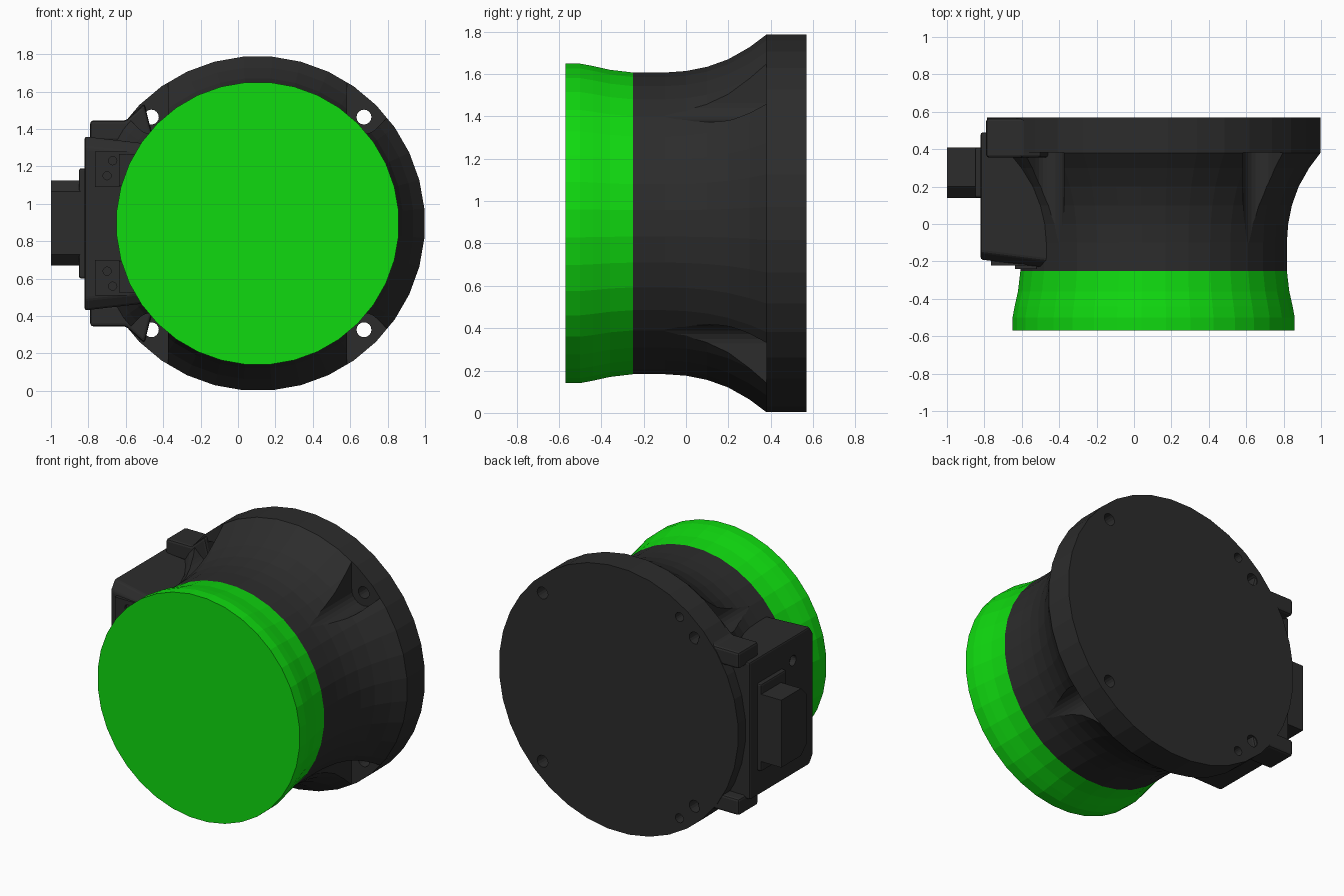
import bpy, bmesh, math
from mathutils import Vector

cube = bpy.data.objects.get("Cube")
if cube:
    bpy.data.objects.remove(cube, do_unlink=True)

CX, CZ = 0.105, 0.895          # axis of the round body
SIDES = 36


def material(name, color):
    m = bpy.data.materials.new(name)
    m.use_nodes = True
    m.diffuse_color = color
    m.node_tree.nodes["Principled BSDF"].inputs["Base Color"].default_value = color
    return m


black = material("matte black", (0.025, 0.025, 0.025, 1))
green = material("bright green", (0.005, 0.70, 0.005, 1))


def finish(name, bm, mats=(black,)):
    bmesh.ops.recalc_face_normals(bm, faces=bm.faces)
    mesh = bpy.data.meshes.new(name)
    bm.to_mesh(mesh)
    bm.free()
    ob = bpy.data.objects.new(name, mesh)
    bpy.context.collection.objects.link(ob)
    for m in mats:
        mesh.materials.append(m)
    return ob


def prism(name, outline, axis, lo, hi):
    """Extrude a 2D outline along x, y or z."""
    def place(p, d):
        a, b = p
        return {"x": (d, a, b), "y": (a, d, b), "z": (a, b, d)}[axis]
    bm = bmesh.new()
    ends = [[bm.verts.new(place(p, d)) for p in outline] for d in (lo, hi)]
    for ring in ends:
        bm.faces.new(ring)
    n = len(outline)
    for i in range(n):
        j = (i + 1) % n
        bm.faces.new((ends[0][i], ends[0][j], ends[1][j], ends[1][i]))
    return finish(name, bm)


def box(name, x, y, z, bevel=0.0):
    ob = prism(name, [(x[0], y[0]), (x[1], y[0]), (x[1], y[1]), (x[0], y[1])], "z", *z)
    if bevel:
        mod = ob.modifiers.new("bevel", "BEVEL")
        mod.width, mod.segments = bevel, 2
    return ob


def disc(cx, cz, r, n=16):
    return [(cx + r * math.cos(2 * math.pi * i / n), cz + r * math.sin(2 * math.pi * i / n))
            for i in range(n)]


def cut(target, cutter):
    cutter.hide_render = True
    cutter.hide_set(True)
    cutter.display_type = "WIRE"
    mod = target.modifiers.new("cut", "BOOLEAN")
    mod.operation, mod.solver, mod.object = "DIFFERENCE", "EXACT", cutter


# Flared round body: green front cap, black barrel and back flange
profile = [(-0.57, 0.757), (-0.50, 0.757), (-0.44, 0.746), (-0.36, 0.728), (-0.25, 0.715),
           (-0.10, 0.715), (0.0, 0.722), (0.1, 0.742), (0.2, 0.778), (0.3, 0.835),
           (0.38, 0.895), (0.57, 0.895)]
bm = bmesh.new()
rings = []
for y, r in profile:
    angles = [2 * math.pi * (i + 0.5) / SIDES for i in range(SIDES)]
    rings.append([bm.verts.new((CX + r * math.cos(a), y, CZ + r * math.sin(a))) for a in angles])
bm.faces.new(rings[0])
bm.faces.new(rings[-1])
for a, b in zip(rings, rings[1:]):
    for i in range(SIDES):
        j = (i + 1) % SIDES
        bm.faces.new((a[i], a[j], b[j], b[i]))
for f in bm.faces:
    f.material_index = 1 if f.calc_center_median().y < -0.25 else 0
body = finish("round_body", bm, (black, green))

# Screw pockets and through holes at the four corners of the flange
H, R = 0.5685, 0.09
for sx in (-1, 1):
    for sz in (-1, 1):
        arc = [math.radians(180 + 15 * i) for i in range(10)]
        shape = [(-R, 0.4)] + [(R * math.cos(a), R * math.sin(a)) for a in arc]
        shape += [(shape[-1][0] + 0.3, shape[-1][1] + 0.3), (0.36, 0.4)]
        outline = [(CX + sx * (H + u), CZ + sz * (H + v)) for u, v in shape]
        cut(body, prism("pocket_cutter", outline, "y", -0.1, 0.381))
        cut(body, prism("hole_cutter", disc(CX + sx * H, CZ + sz * H, 0.04), "y", 0.3, 0.7))

# Blind locating holes in the back
for sz in (-1, 1):
    cut(body, prism("blind_hole_cutter", disc(-0.35, CZ + sz * 0.68, 0.03), "y", 0.5, 0.7))

# Side housing with chamfered upper and lower front edges
housing_outline = [(-0.15, 0.43), (0.49, 0.43), (0.49, 1.36), (-0.15, 1.36),
                   (-0.19, 1.30), (-0.19, 0.49)]
housing = prism("side_housing", housing_outline, "x", -0.82, -0.42)
for v in housing.data.vertices:          # taper toward the barrel
    if v.co.x > -0.5:
        v.co.z = CZ + (v.co.z - CZ) * 0.9
        if v.co.y < 0:
            v.co.y -= 0.05
bev = housing.modifiers.new("bevel", "BEVEL")
bev.width, bev.segments = 0.012, 2
cut(housing, prism("connector_screw_cutter", disc(0.03, 1.2, 0.035), "x", -0.9, -0.78))

# Screw pads on the housing front, and mounting ears behind
for name, s in (("upper", 1), ("lower", -1)):
    def span(lo, hi):
        return sorted((CZ + s * lo, CZ + s * hi))
    pad = box(name + "_pad", (-0.765, -0.58), (-0.222, -0.1), span(0.195, 0.385))
    for x, z in ((-0.67, 0.335), (-0.70, 0.255)):
        cut(pad, prism("pad_hole_cutter", disc(x, CZ + s * z, 0.022, 12), "y", -0.3, -0.19))
    box(name + "_pad_step", (-0.635, -0.52), (-0.24, -0.1), span(0.20, 0.37))
    ear = [(-0.79, CZ + s * 0.44), (-0.79, CZ + s * 0.55), (-0.60, CZ + s * 0.55),
           (-0.50, CZ + s * 0.64), (-0.45, CZ + s * 0.44)]
    ob = prism(name + "_ear", ear, "y", 0.355, 0.565)
    mod = ob.modifiers.new("bevel", "BEVEL")
    mod.width, mod.segments = 0.015, 2

# Connector: thin flange and protruding shell with clipped corners
box("connector_flange", (-0.85, -0.80), (0.14, 0.41), (0.60, 1.19), 0.012)
shell = [(0.14, 0.73), (0.20, 0.67), (0.41, 0.67), (0.41, 1.125), (0.20, 1.125), (0.14, 1.065)]
prism("connector_shell", shell, "x", -1.0, -0.83)
